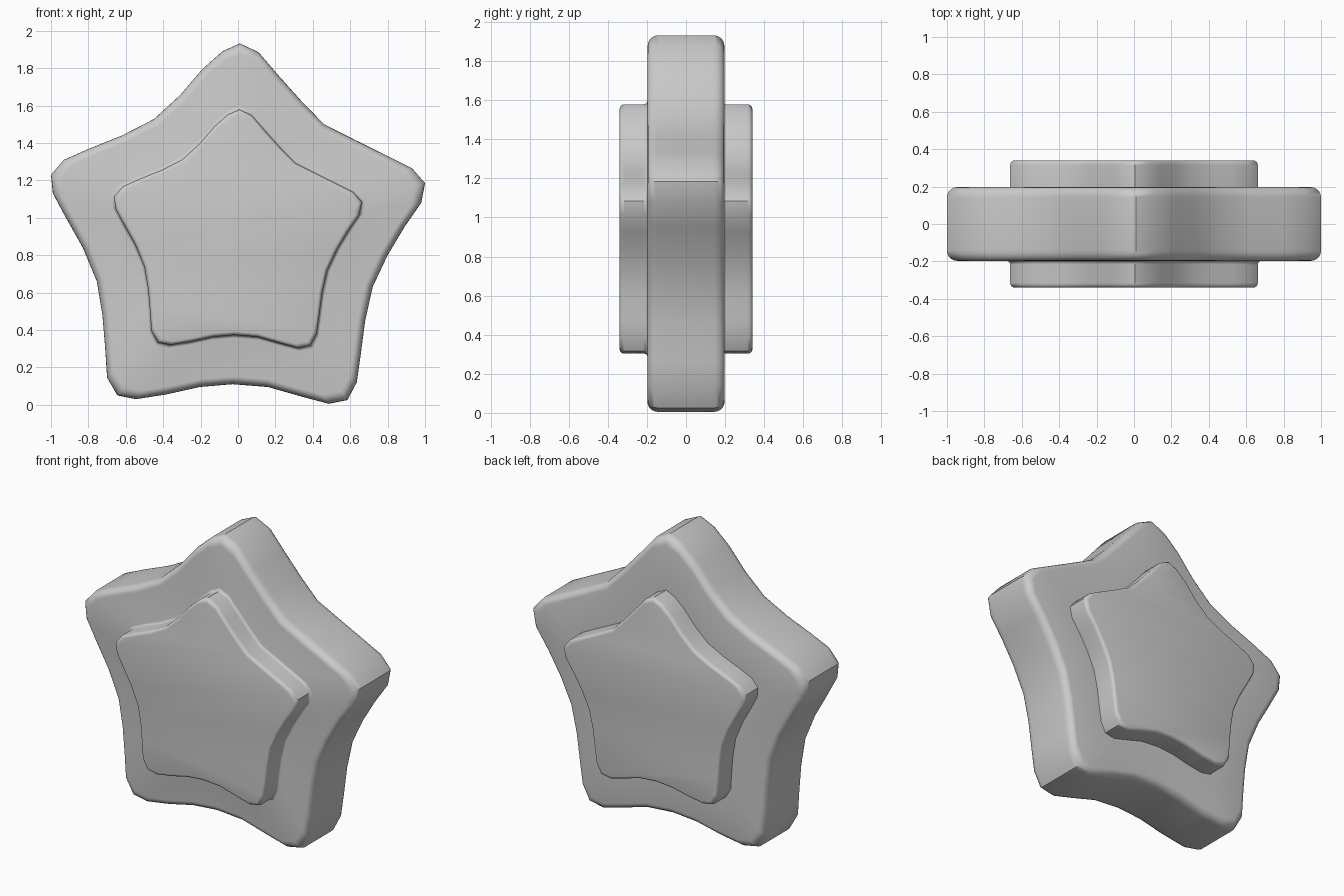
import bpy, bmesh, math

if "Cube" in bpy.data.objects:
    bpy.data.objects.remove(bpy.data.objects["Cube"])

# Rounded star outline (x, z), clockwise from the top tip
OUTLINE = [
    (.01, 1.932), (.11, 1.885), (.22, 1.757), (.34, 1.623), (.46, 1.50),
    (.63, 1.414), (.80, 1.33), (.93, 1.265), (1.0, 1.185), (.98, 1.08),
    (.89, .95), (.80, .80), (.72, .63), (.68, .45), (.655, .26),
    (.635, .12), (.585, .025), (.485, .005), (.335, .045), (.16, .095),
    (-.03, .11), (-.205, .095), (-.385, .055), (-.545, .03), (-.645, .05),
    (-.70, .145), (-.71, .30), (-.725, .48), (-.755, .66), (-.83, .84),
    (-.92, 1.0), (-.99, 1.13), (-1.0, 1.23), (-.93, 1.31), (-.795, 1.37),
    (-.62, 1.44), (-.45, 1.527), (-.31, 1.655), (-.19, 1.795), (-.083, 1.89)]
CENTRE_Z = 0.888
PANEL = 0.662


def arc(s, y, r, start, end, steps=4):
    """Quarter-round in the (scale, depth) section, centred on s, y."""
    angles = [math.radians(start + (end - start) * i / steps) for i in range(steps + 1)]
    return [(s + r * math.cos(a), y + r * math.sin(a)) for a in angles]


def loft(name, section):
    """Sweep the star outline through (scale, y) rings and cap both ends."""
    bm = bmesh.new()
    rings = [[bm.verts.new((x * s, y, CENTRE_Z + (z - CENTRE_Z) * s))
              for x, z in OUTLINE] for s, y in section]
    n = len(OUTLINE)
    for a, b in zip(rings, rings[1:]):
        for i in range(n):
            j = (i + 1) % n
            bm.faces.new((a[i], a[j], b[j], b[i]))
    bm.faces.new(rings[0])
    bm.faces.new(rings[-1])
    bmesh.ops.recalc_face_normals(bm, faces=bm.faces)
    mesh = bpy.data.meshes.new(name)
    bm.to_mesh(mesh)
    bm.free()
    ob = bpy.data.objects.new(name, mesh)
    bpy.context.collection.objects.link(ob)
    bpy.ops.object.select_all(action='DESELECT')
    ob.select_set(True)
    bpy.context.view_layer.objects.active = ob
    bpy.ops.object.shade_smooth_by_angle(angle=math.radians(45))
    return ob


section = []
# Raised front panel with a soft edge and a filleted foot
section += arc(PANEL - .025, -.315, .025, -90, 0)
section += arc(PANEL + .02, -.217, .02, 180, 90)
# Thick star body with rounded rims
section += arc(.945, -.142, .055, -90, 0, 5)
section += arc(.945, .142, .055, 0, 90, 5)
# Raised back panel with a crisp foot
section += [(PANEL, .197)]
section += arc(PANEL - .025, .315, .025, 0, 90)

loft("star_body", section)
